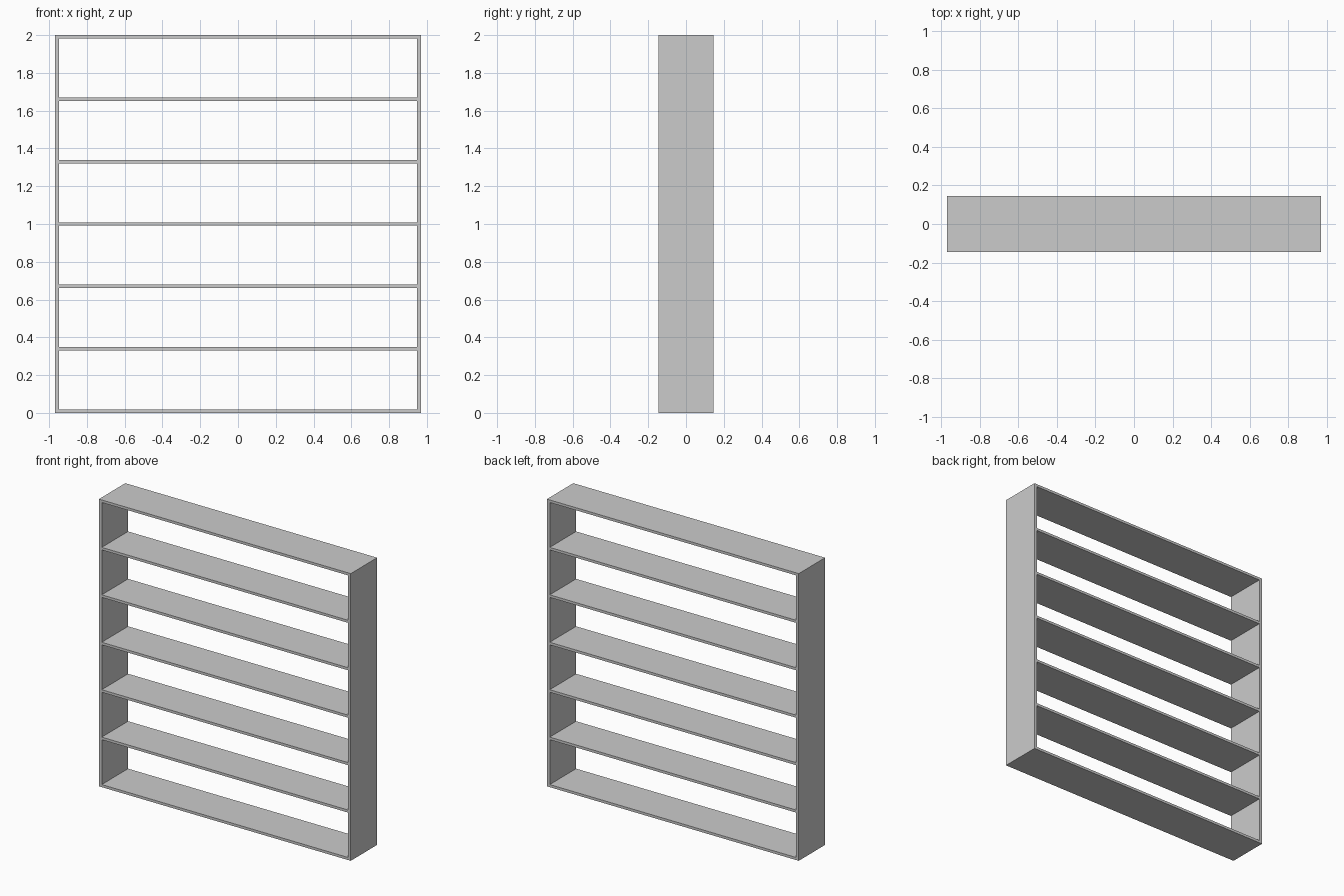
import bpy

if "Cube" in bpy.data.objects:
    bpy.data.objects.remove(bpy.data.objects["Cube"])

WIDTH, DEPTH, HEIGHT = 1.94, 0.29, 2.0
SIDE_T, SHELF_T = 0.022, 0.018
BAYS = 6


def board(name, size, location):
    bpy.ops.mesh.primitive_cube_add(size=1, location=location)
    obj = bpy.context.object
    obj.name = name
    obj.scale = size
    bpy.ops.object.transform_apply(location=False, rotation=False, scale=True)
    return obj


# Upright side panels
for label, sign in (("left", -1), ("right", 1)):
    board(f"{label}_side_panel", (SIDE_T, DEPTH, HEIGHT),
          (sign * (WIDTH - SIDE_T) / 2, 0, HEIGHT / 2))

# Bottom board, evenly spaced shelves and top board between the sides
spacing = (HEIGHT - SHELF_T) / BAYS
for i in range(BAYS + 1):
    name = {0: "bottom_board", BAYS: "top_board"}.get(i, f"shelf_{i}")
    board(name, (WIDTH - 2 * SIDE_T, DEPTH, SHELF_T),
          (0, 0, SHELF_T / 2 + i * spacing))
